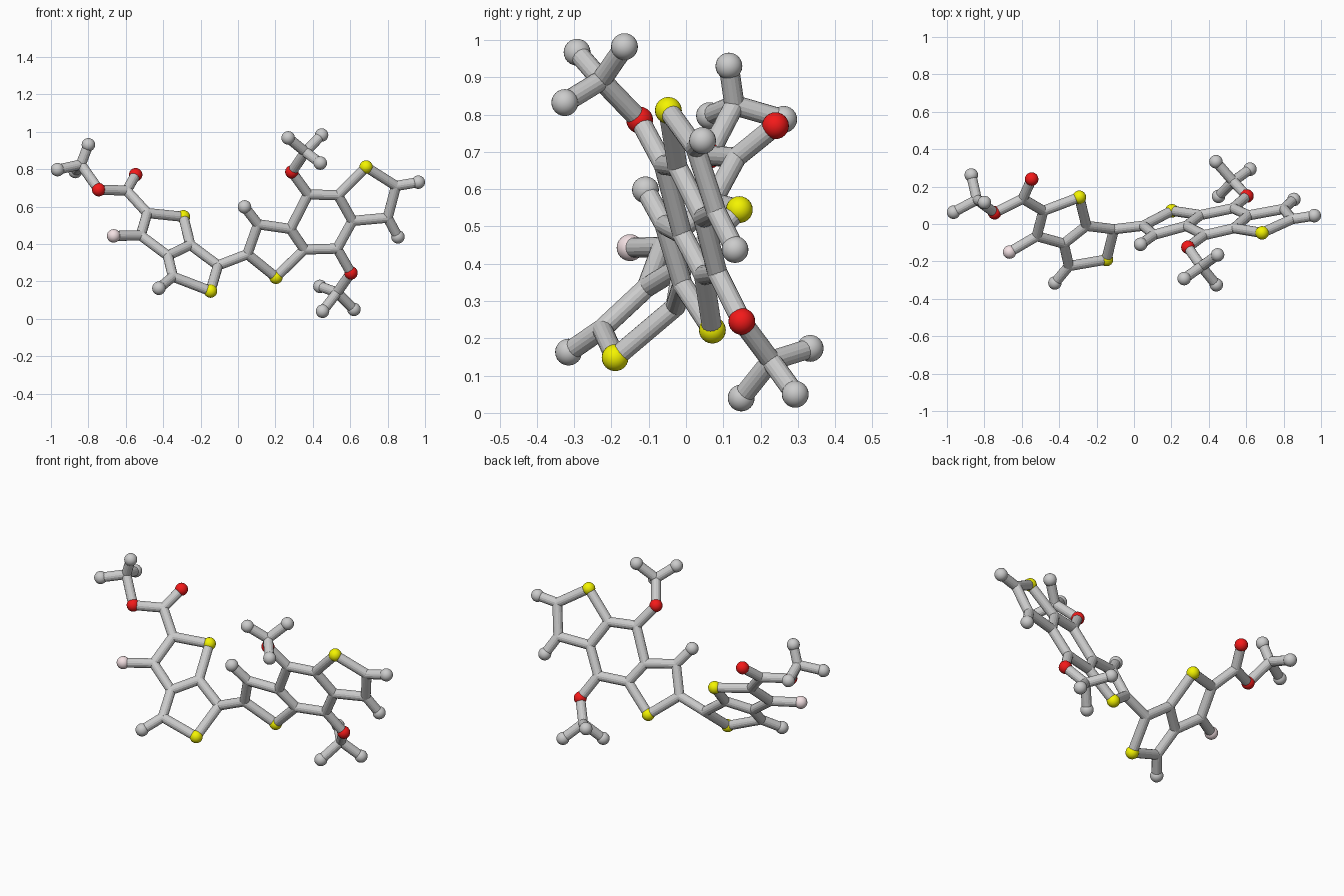
import bpy
from mathutils import Vector

if "Cube" in bpy.data.objects:
    bpy.data.objects.remove(bpy.data.objects["Cube"])

BALL, ROD = 0.036, 0.027


def material(name, rgb):
    m = bpy.data.materials.new(name)
    m.diffuse_color = (*rgb, 1)
    m.use_nodes = True
    m.node_tree.nodes["Principled BSDF"].inputs["Base Color"].default_value = m.diffuse_color
    return m


YELLOW = material("yellow", (0.9, 0.9, 0.0))
RED = material("red", (0.9, 0.01, 0.01))
PINK = material("pink", (0.9, 0.75, 0.77))


def flat(x, z):
    """Point on the tilted plane of the three-ring plate."""
    return (x, 0.1106 + 0.2187 * x - 0.3794 * z, z)


# Joints: plain bare joints, no ball larger than the rod
joints = {
    # left side group and pair of rings
    "tail": (-.84, .13, .825), "ester": (-.595, .135, .685),
    "a1": (-.485, .07, .565), "a2": (-.52, -.065, .445),
    "a3": (-.375, -.105, .337), "a4": (-.255, -.01, .395),
    "a5": (-.348, -.225, .225), "a6": (-.107, -.028, .285),
    # right plate of three rings
    "b1": flat(.05, .345), "b2": flat(.107, .505), "b3": flat(.28, .48),
    "b4": flat(.375, .665), "b5": flat(.535, .66), "b6": flat(.612, .523),
    "b7": flat(.53, .375), "b8": flat(.355, .37),
    "b9": flat(.845, .71), "b10": flat(.80, .54),
    # branches
    "top_branch": (.36, -.227, .892), "low_branch": (.53, .228, .14),
}
# Grey end balls
ends = {
    "e1": (-.80, .115, .93), "e2": (-.965, .063, .797), "e3": (-.87, .262, .787),
    "e4": (-.423, -.315, .163),
    "e5": flat(.035, .598), "e6": flat(.964, .73), "e7": flat(.855, .438),
    "t1": (.268, -.292, .967), "t2": (.447, -.165, .982), "t3": (.44, -.325, .832),
    "l1": (.62, .293, .05), "l2": (.438, .333, .173), "l3": (.452, .148, .04),
}
yellow = {"s1": (-.292, .143, .545), "s2": (-.147, -.19, .148),
          "s3": flat(.203, .222), "s4": flat(.685, .811)}
red = {"o1": (-.745, .06, .69), "o2": (-.547, .24, .77),
       "o3": flat(.288, .785), "o4": flat(.604, .245)}
pink = {"f1": (-.665, -.15, .443)}
pos = {k: Vector(v) for d in (joints, ends, yellow, red, pink) for k, v in d.items()}


def ball(name, p, r, mat=None):
    bpy.ops.mesh.primitive_uv_sphere_add(segments=24, ring_count=12, radius=r, location=p)
    ob = bpy.context.object
    ob.name = name
    bpy.ops.object.shade_smooth()
    if mat:
        ob.data.materials.append(mat)


def rod(a, b):
    p, q = pos[a], pos[b]
    bpy.ops.mesh.primitive_cylinder_add(vertices=16, radius=ROD, depth=(q - p).length,
                                        location=(p + q) / 2)
    ob = bpy.context.object
    ob.name = f"rod_{a}_{b}"
    ob.rotation_mode = 'QUATERNION'
    ob.rotation_quaternion = (q - p).to_track_quat('Z', 'Y')


for group, label, r, mat in ((joints, "joint", ROD, None), (ends, "end_ball", BALL, None),
                             (yellow, "yellow_ball", BALL, YELLOW),
                             (red, "red_ball", BALL, RED), (pink, "pink_ball", BALL, PINK)):
    for k in group:
        ball(f"{label}_{k}", pos[k], r, mat)

# Rod chains linking the joints
chains = [
    "e1 tail e2", "e3 tail o1 ester o2", "ester a1 s1 a4 a3 a2 a1", "a2 f1",
    "a3 a5 s2 a6 a4", "a5 e4", "a6 b1 s3 b8 b3 b2 b1", "b2 e5",
    "b3 b4 b5 b6 b7 b8", "b5 s4 b9 b10 b6", "b9 e6", "b10 e7",
    "b4 o3 top_branch t1", "t2 top_branch t3",
    "b7 o4 low_branch l1", "l2 low_branch l3",
]
for chain in chains:
    names = chain.split()
    for a, b in zip(names, names[1:]):
        rod(a, b)
